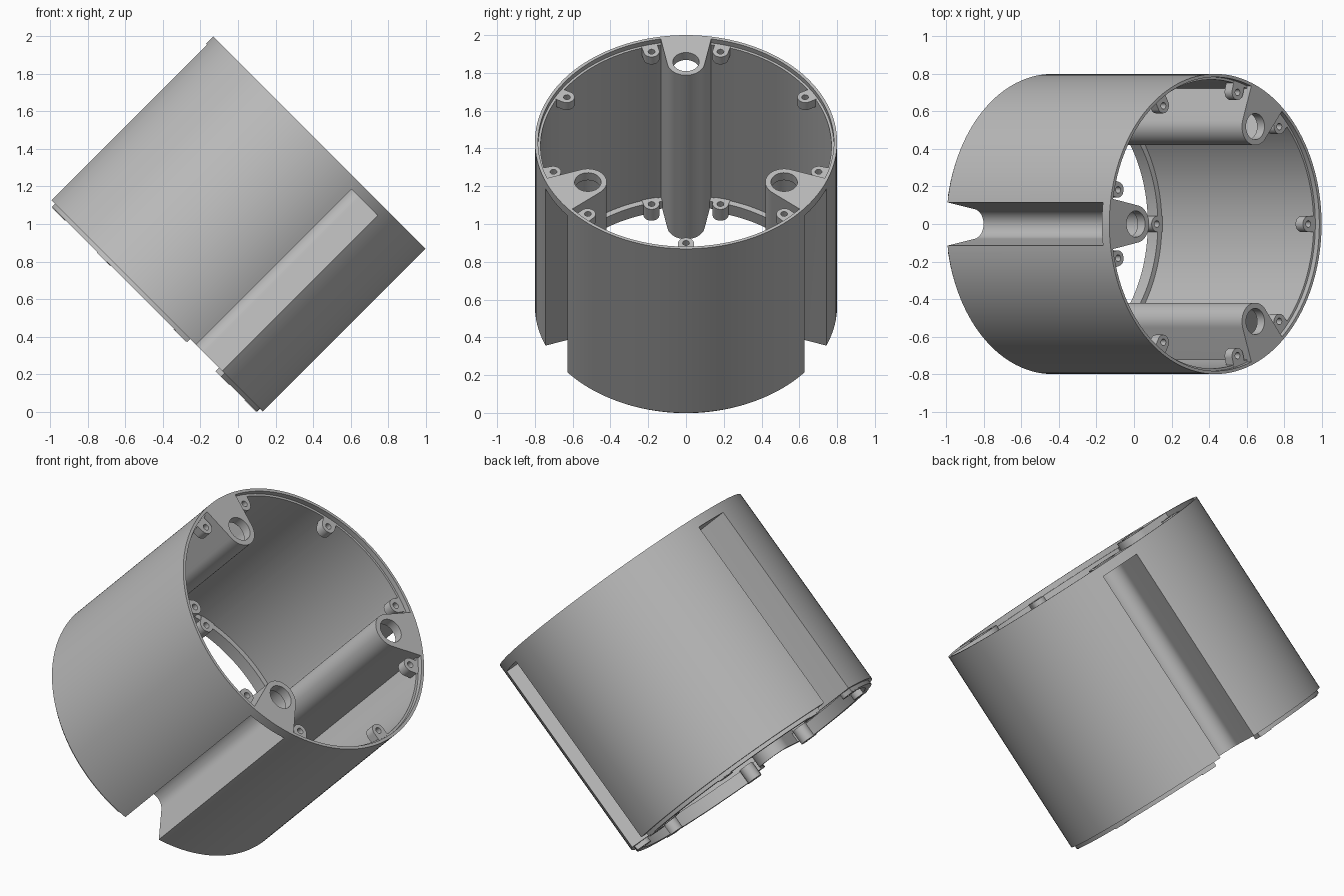
import bpy, bmesh
from math import radians, sin, cos, pi
from mathutils import Matrix, Vector

cube = bpy.data.objects.get("Cube")
if cube:
    bpy.data.objects.remove(cube, do_unlink=True)

HALF = 0.614            # half the body length
R_OUT, R_IN = 0.8, 0.77
COLUMNS = (60, 180, 300)
TABS = [c + d for c in COLUMNS for d in (-14.5, 14.5, 60)]

grey = bpy.data.materials.new("plain grey")
grey.use_nodes = True
grey.diffuse_color = (0.5, 0.5, 0.5, 1)
grey.node_tree.nodes["Principled BSDF"].inputs["Base Color"].default_value = (0.5, 0.5, 0.5, 1)


def finish(name, bm):
    bmesh.ops.recalc_face_normals(bm, faces=bm.faces)
    mesh = bpy.data.meshes.new(name)
    bm.to_mesh(mesh)
    bm.free()
    mesh.materials.append(grey)
    obj = bpy.data.objects.new(name, mesh)
    bpy.context.collection.objects.link(obj)
    return obj


def lathe(name, profile, steps=144):
    """Closed (radius, z) profile turned around the axis."""
    bm = bmesh.new()
    rings = [[bm.verts.new((r * cos(a), r * sin(a), z)) for r, z in profile]
             for a in (2 * pi * i / steps for i in range(steps))]
    n = len(profile)
    for i in range(steps):
        a, b = rings[i], rings[(i + 1) % steps]
        for j in range(n):
            k = (j + 1) % n
            bm.faces.new((a[j], b[j], b[k], a[k]))
    return finish(name, bm)


def prisms(name, outline, z0, z1, angles):
    """Same extruded outline repeated around the axis."""
    bm = bmesh.new()
    for angle in angles:
        turn = Matrix.Rotation(radians(angle), 3, 'Z')
        low, high = ([bm.verts.new(turn @ Vector((x, y, z))) for x, y in outline]
                     for z in (z0, z1))
        bm.faces.new(low)
        bm.faces.new(high)
        for i in range(len(outline)):
            k = (i + 1) % len(outline)
            bm.faces.new((low[i], low[k], high[k], high[i]))
    return finish(name, bm)


def arc(cx, r, start, end, steps):
    return [(cx + r * cos(radians(start + (end - start) * i / steps)),
             r * sin(radians(start + (end - start) * i / steps))) for i in range(steps + 1)]


def circle(cx, r, steps):
    return arc(cx, r, 0, 360, steps)[:-1]


def u_shape(cx, r, x_end, y_end, lean):
    """Rounded inner end with sides flaring outwards."""
    return [(x_end, y_end)] + arc(cx, r, 90 + lean, 270 - lean, 24) + [(x_end, -y_end)]


def combine(target, tool, operation):
    mod = target.modifiers.new(tool.name, 'BOOLEAN')
    mod.operation = operation
    mod.solver = 'EXACT'
    mod.object = tool
    tool.hide_render = True
    bpy.context.view_layer.objects.active = target
    bpy.ops.object.modifier_apply(modifier=mod.name)
    bpy.data.objects.remove(tool, do_unlink=True)


# Tube with a recessed rim on top and a stepped lip below
housing = lathe("housing", [
    (R_OUT, -HALF), (R_OUT, HALF), (0.783, HALF), (0.783, HALF - 0.03),
    (R_IN, HALF - 0.03), (R_IN, -0.56), (0.74, -0.56), (0.74, -0.636),
    (0.78, -0.636), (0.78, -HALF)])

# Lip gaps, then the three inner columns
gap = [(0.68, -0.15), (0.9, -0.15), (0.9, 0.15), (0.68, 0.15)]
combine(housing, prisms("lip_gap", gap, -0.7, -HALF, COLUMNS), 'DIFFERENCE')
combine(housing, prisms("column", u_shape(0.6, 0.1, 0.785, 0.136, 10), -HALF, HALF, COLUMNS), 'UNION')

# Outside grooves and bolt holes through the end plates
combine(housing, prisms("groove", u_shape(0.6, 0.08, 0.9, 0.134, 10), -0.7, 0.558, COLUMNS), 'DIFFERENCE')
combine(housing, prisms("bolt_hole", circle(0.6, 0.07, 32), 0.5, 0.7, COLUMNS), 'DIFFERENCE')

# Screw tabs at both ends
tab = u_shape(0.73, 0.042, 0.776, 0.042, 0)
combine(housing, prisms("top_tab", tab, 0.53, HALF - 0.028, TABS), 'UNION')
combine(housing, prisms("bottom_tab", tab, -0.64, -0.555, TABS), 'UNION')
combine(housing, prisms("screw_hole", circle(0.728, 0.018, 16), -0.7, 0.7, TABS), 'DIFFERENCE')

# Smooth curved walls, then lean the whole part
bpy.ops.object.select_all(action='DESELECT')
housing.select_set(True)
bpy.context.view_layer.objects.active = housing
bpy.ops.object.shade_smooth_by_angle(angle=radians(25))
housing.rotation_euler = (0, radians(45), 0)
housing.location = (0, 0, 1)
